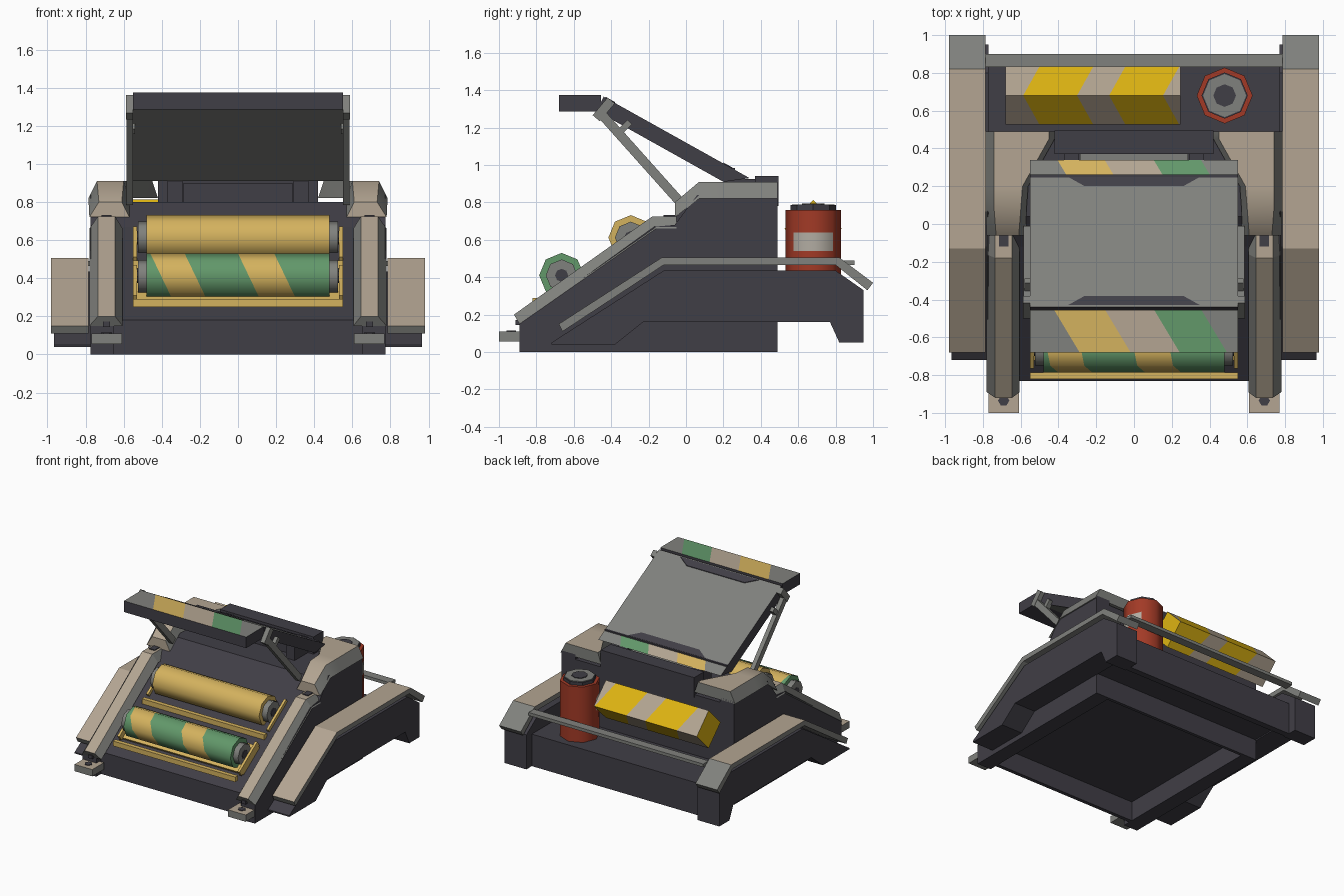
import bpy, bmesh, math
from mathutils import Vector

if "Cube" in bpy.data.objects:
    bpy.data.objects.remove(bpy.data.objects["Cube"])


def srgb(*c):
    return [((v / 255 + 0.055) / 1.055) ** 2.4 if v > 10 else v / 3294 for v in c] + [1]


COLOURS = {
    'dark': (64, 62, 70), 'beige': (179, 165, 146), 'grey': (128, 129, 125),
    'gold': (212, 178, 94), 'green': (98, 152, 106), 'yellow': (222, 180, 18),
    'red': (162, 58, 38), 'pale': (178, 172, 162)}
MATS = {}
for n, c in COLOURS.items():
    MATS[n] = bpy.data.materials.new(n)
    MATS[n].diffuse_color = srgb(*c)


def finish(name, bm, mats, mirror=False, rule=None, smooth=None):
    """Turn a bmesh into an object; rule(face) gives each face's material index."""
    bmesh.ops.recalc_face_normals(bm, faces=bm.faces)
    if rule:
        for f in bm.faces:
            f.material_index = rule(f)
    me = bpy.data.meshes.new(name)
    bm.to_mesh(me)
    bm.free()
    for m in mats:
        me.materials.append(MATS[m])
    ob = bpy.data.objects.new(name, me)
    bpy.context.collection.objects.link(ob)
    if smooth:
        bpy.ops.object.select_all(action='DESELECT')
        ob.select_set(True)
        bpy.context.view_layer.objects.active = ob
        bpy.ops.object.shade_smooth_by_angle(angle=smooth)
    if mirror:
        ob.modifiers.new('mirror', 'MIRROR')
    return ob


def loft(sections):
    bm = bmesh.new()
    rows = [[bm.verts.new(p) for p in s] for s in sections]
    n = len(rows[0])
    for a, b in zip(rows, rows[1:]):
        for i in range(n):
            j = (i + 1) % n
            bm.faces.new((a[i], a[j], b[j], b[i]))
    bm.faces.new(rows[0])
    bm.faces.new(rows[-1])
    return bm


def prism_bm(pts, h0, h1, axis='x'):
    put = (lambda p, h: (h, p[0], p[1])) if axis == 'x' else (lambda p, h: (p[0], p[1], h))
    return loft([[put(p, h) for p in pts] for h in (h0, h1)])


def prism(name, pts, h0, h1, mats, mirror=False, rule=None, axis='x', smooth=None):
    return finish(name, prism_bm(pts, h0, h1, axis), mats.split(), mirror, rule, smooth)


def rect(y0, y1, z0, z1):
    return [(y0, z0), (y1, z0), (y1, z1), (y0, z1)]


def box(name, x0, x1, y0, y1, z0, z1, mats, mirror=False, rule=None):
    return prism(name, rect(y0, y1, z0, z1), x0, x1, mats, mirror, rule)


def ngon(a, b, r, n=8):
    return [(a + r * math.cos(i * math.tau / n), b + r * math.sin(i * math.tau / n)) for i in range(n)]


def bar(p, q, w):
    """Rectangle around the line p-q in the yz plane."""
    p, q = Vector(p), Vector(q)
    d = (q - p).normalized() * w / 2
    s = Vector((-d.y, d.x))
    return [p + s, q + s, q - s, p - s]


def cut(bm, no, at):
    bmesh.ops.bisect_plane(bm, geom=bm.verts[:] + bm.edges[:] + bm.faces[:],
                           plane_co=Vector(no) * at / Vector(no).length_squared, plane_no=no)


def stripes(bm, no, cuts):
    for c in cuts:
        cut(bm, no, c)
    return lambda f: sum(f.calc_center_median().dot(Vector(no)) > c for c in cuts)


def top_beige(f):
    return 0 if f.normal.z > 0.5 and f.normal.y < 0.3 and abs(f.normal.x) < 0.4 else 1


# main hull with sloping deck and recessed underside, and side walls
prism('hull_deck', [(-.83, 0), (-.83, .18), (-.12, .67), (.04, .80), (.49, .80), (.49, 0),
                    (.465, 0), (.465, .16), (-.80, .16), (-.80, 0)], -.66, .66, 'dark')
prism('side_wall', [(-.89, 0), (-.89, .15), (-.17, .67), (-.06, .68), (.06, .84), (.49, .84), (.49, 0)],
      .65, .775, 'dark', True)

# sloping side rails with chamfered edges
rail = []
for (y, z), (v, w) in [((-.92, .20), (-.89, .15)), ((-.18, .725), (-.16, .66)), ((-.05, .725), (-.05, .66))]:
    rail.append([(.605, v, w), (.645, y, z), (.735, y, z), (.78, v, w)])
finish('side_rail', loft(rail), ['beige', 'grey'], True, top_beige)
box('rail_clip', .665, .715, -.12, -.05, .70, .732, 'dark', True)

# upper shoulder housings, widening inwards at the back
shoulder = [[(.57, -.06, .72), (.61, -.06, .80), (.73, -.06, .80), (.78, -.06, .72)]]
for y, inner in [(.07, .60), (.20, .59), (.45, .45), (.49, .45)]:
    shoulder.append([(inner - .03, y, .82), (inner, y, .91), (.74, y, .91), (.785, y, .82)])
finish('shoulder_housing', loft(shoulder), ['beige', 'grey'], True, smooth=.78,
       rule=lambda f: 0 if f.normal.y < -.9 else top_beige(f))

# front feet with bolts
box('front_foot', .61, .77, -1.0, -.85, .055, .11, 'beige grey', True, top_beige)
prism('foot_bolt', ngon(.69, -.935, .03, 6), .10, .115, 'dark', True, axis='z')
box('rail_bolt', .672, .708, -.912, -.88, .145, .172, 'dark', True)

# side fenders: dark body and floating cover plate
prism('fender_body', [(-.72, .04), (-.38, .04), (-.23, .16), (.77, .16), (.82, .05), (.95, .05),
                      (.95, .33), (.80, .435), (-.12, .435), (-.72, .05)], .77, .965, 'dark', True)
prism('fender_plate', [(-.68, .15), (-.13, .505), (.82, .505), (1.0, .37), (.97, .33), (.80, .465),
                       (-.12, .465), (-.66, .11)], .785, .98, 'beige grey', True, top_beige)

# rear deck, rear panel and guard rail
box('rear_deck', -.78, .78, .485, .84, .17, .31, 'dark')
box('rear_panel', -.78, .78, .83, .88, .05, .31, 'dark')
box('guard_bar', -.785, .785, .83, .90, .465, .49, 'grey')

# striped diamond-section box on the rear deck
bm = prism_bm(ngon(.68, .66, .153, 4), -.68, .245)
band = stripes(bm, (1, 0, .56), [c + .56 * .81 for c in (-.585, -.30, -.13, .155)])
finish('striped_crate', bm, ['beige', 'yellow'], rule=lambda f: 1 if abs(f.normal.x) > .9 else band(f) % 2)

# red canister with pale patches and cap
bm = prism_bm(ngon(.48, .68, .148), .31, .76, 'z')
cut(bm, (0, 0, 1), .54)
cut(bm, (0, 0, 1), .64)
finish('canister', bm, ['red', 'pale'], smooth=.9, rule=lambda f: int(
    .54 < f.calc_center_median().z < .64 and (f.normal.x > .9 or (f.normal.x < -.9 and f.normal.y < 0))))
for name, r, z0, z1, m in [('canister_cap', .122, .75, .785, 'dark'), ('canister_ring', .114, .77, .79, 'grey'),
                           ('canister_valve', .06, .77, .795, 'dark')]:
    prism(name, ngon(.48, .68, r), z0, z1, m, axis='z')

# two octagonal rollers in gold cradles
for name, y, z in [('lower', -.665, .41), ('upper', -.295, .612)]:
    bm = prism_bm(ngon(y, z, .12), -.48, .48)
    if name == 'lower':
        band = stripes(bm, (1, 0, .48), [c + .48 * .53 for c in (-.46, -.28, 0, .19)])
        finish('lower_roller', bm, ['green', 'gold'], smooth=.9,
               rule=lambda f: band(f) % 2 if abs(f.normal.x) < .5 else 0)
    else:
        finish('upper_roller', bm, ['gold'], smooth=.9)
    prism(name + '_roller_hub', ngon(y, z, .085), -.525, .525, 'grey', smooth=.9)
    prism(name + '_roller_axle', ngon(y, z, .035), -.53, .53, 'dark')
    s = Vector((.82, .57))
    mid = Vector((y, z)) + Vector((.57, -.82)) * .08
    prism(name + '_cradle_base', bar(mid - s * .12, mid + s * .13, .02), -.55, .55, 'gold')
    box(name + '_cradle_front', -.55, .55, y - .155, y - .12, z - .16, z - .12, 'gold')
    up = mid + Vector((-.57, .82)) * .03
    prism(name + '_cradle_end', bar(up - s * .14, up + s * .14, .05), .53, .55, 'gold', True)

# hinge block
box('hinge_block', -.42, .42, .37, .495, .78, .94, 'dark')
box('hinge_lug', .29, .37, .20, .38, .79, .925, 'dark', True)
box('hinge_plate', -.285, .285, .28, .38, .79, .90, 'dark grey', rule=lambda f: int(f.normal.z > .5))

# raised lid: grey panel, dark rim, striped lower edge
LID = ['dark', 'grey', 'gold', 'beige', 'green']
ORDER = [1, 2, 3, 4, 1]
bm = prism_bm([(-.44, 1.365), (.34, .93), (.20, .91), (-.48, 1.29)], -.55, .55)
cut(bm, (0, 1, 0), .25)
no = (1, .6, 0)
band = stripes(bm, no, [c + .6 * .33 for c in (-.40, -.15, .11, .36)])


def lid_rule(f):
    if f.normal.z > .5:
        return ORDER[band(f)] if f.calc_center_median().y > .25 else 1
    return 1 if f.normal.z < -.5 and f.normal.y < 0 else 0


finish('lid_panel', bm, LID, rule=lid_rule)

# striped visor box on the lid's upper edge
bm = prism_bm(rect(-.68, -.455, 1.285, 1.375), -.55, .55)
band2 = stripes(bm, no, [c - .6 * .46 for c in (-.42, -.15, .11, .36)])
finish('lid_visor', bm, LID, rule=lambda f: ORDER[band2(f)] if f.normal.z > .5 else 0)

# thin dark trim on the lid
for name, y0, y1 in [('lid_trim_low', .25, .20), ('lid_trim_high', -.43, -.38)]:
    lift = lambda y, o: 1.365 - (y + .44) * .435 / .78 + o
    shape = [(-.35, y0), (.35, y0), (.26, y1), (-.26, y1)]
    finish(name, loft([[(x, y, lift(y, o)) for x, y in shape] for o in (-.004, .005)]), ['dark'])
box('lid_seam', -.55, .55, .245, .262, .93, .984, 'dark')

# lid struts with end clamps and pegs
prism('lid_strut', bar((-.45, 1.27), (-.03, .80), .05), .55, .585, 'grey', True)
prism('strut_clamp', bar((-.48, 1.25), (-.40, 1.345), .05), .55, .587, 'grey', True)
prism('strut_peg', bar((-.36, 1.17), (-.30, 1.23), .035), .54, .58, 'grey', True)

for m in bpy.data.materials:
    if m.users and not m.is_grease_pencil:
        m.use_nodes = True
        m.node_tree.nodes["Principled BSDF"].inputs["Base Color"].default_value = m.diffuse_color
